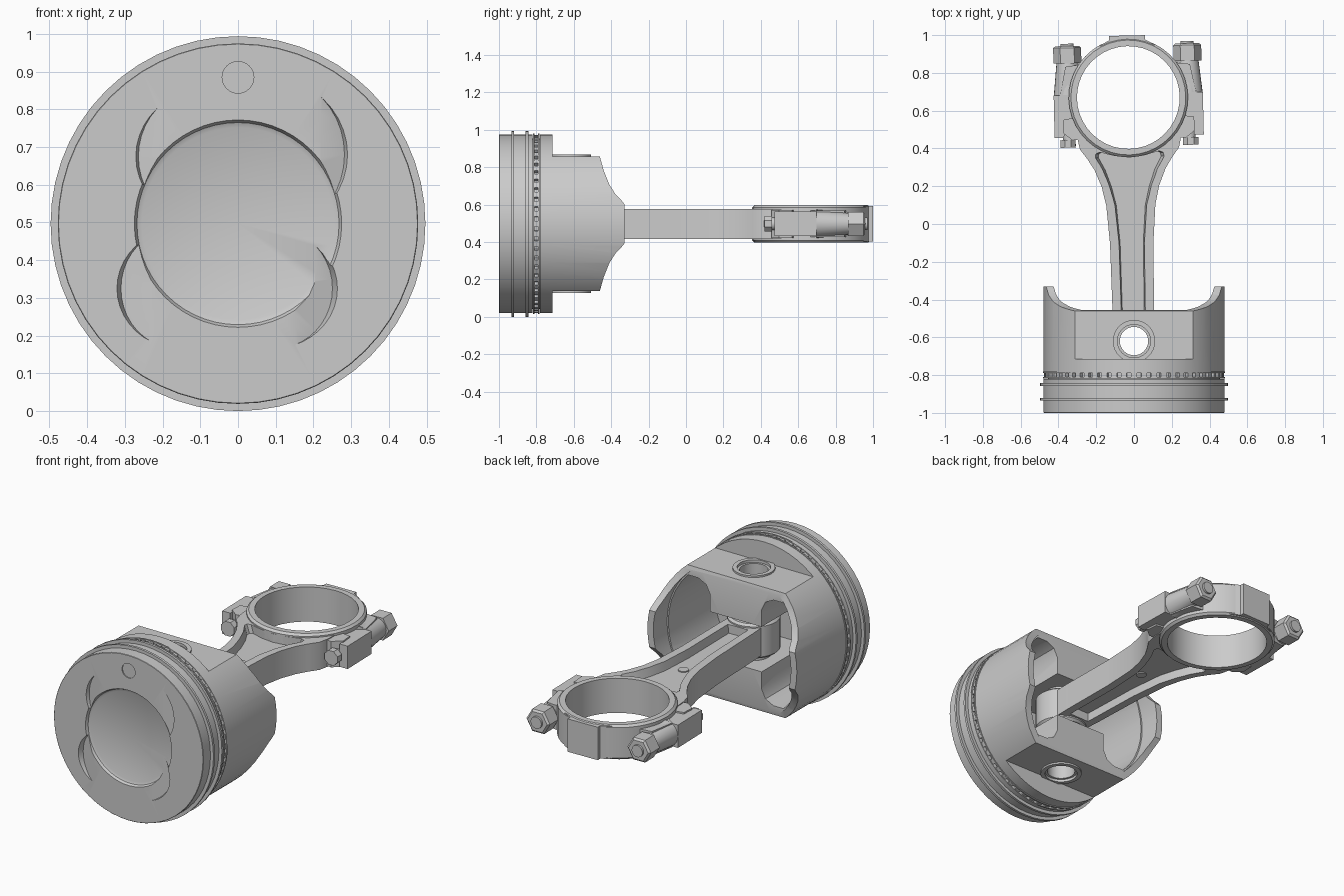
import bpy, bmesh, math
from mathutils import Matrix

if "Cube" in bpy.data.objects:
    bpy.data.objects.remove(bpy.data.objects["Cube"])

Z = 0.497            # height of the piston axis
PIN_Y, BIG_Y = -0.62, 0.67
ROD_TILT = 0.0233


def put(axis, a, b, h):
    return {'x': (h, a, b), 'y': (a, h, b), 'z': (a, b, h)}[axis]


def finish(name, bm):
    bmesh.ops.recalc_face_normals(bm, faces=bm.faces)
    me = bpy.data.meshes.new(name)
    bm.to_mesh(me)
    bm.free()
    ob = bpy.data.objects.new(name, me)
    bpy.context.collection.objects.link(ob)
    return ob


def lathe(name, profile, axis='y', centre=(0, 0, 0), segs=48, closed=False, phase=0):
    """Revolve (radius, height) points about an axis."""
    bm = bmesh.new()
    rings = []
    for r, h in profile:
        n = 1 if r < 1e-6 else segs
        ang = [2 * math.pi * (i + phase) / segs for i in range(n)]
        rings.append([bm.verts.new(put(axis, r * math.cos(t), r * math.sin(t), h)) for t in ang])
    pairs = list(zip(rings, rings[1:])) + ([(rings[-1], rings[0])] if closed else [])
    for a, b in pairs:
        for i in range(segs):
            j = (i + 1) % segs
            quad = [a[i % len(a)], a[j % len(a)], b[j % len(b)], b[i % len(b)]]
            bm.faces.new(list(dict.fromkeys(quad)))
    ob = finish(name, bm)
    ob.data.transform(Matrix.Translation(centre))
    return ob


def disc(name, r, lo, hi, axis='y', centre=(0, 0, 0), segs=32, r2=None, phase=0):
    return lathe(name, [(0, lo), (r, lo), (r2 or r, hi), (0, hi)], axis, centre, segs, phase=phase)


def tube(name, ri, ro, lo, hi, axis='y', centre=(0, 0, 0), segs=48, c=0.0):
    pts = [(ri, lo), (ro - c, lo), (ro, lo + c), (ro, hi - c), (ro - c, hi), (ri, hi)]
    if c == 0:
        pts = [(ri, lo), (ro, lo), (ro, hi), (ri, hi)]
    return lathe(name, pts, axis, centre, segs, closed=True)


def prism(name, pts, lo, hi, axis='z', taper=1.0):
    """Extrude a 2D outline along an axis; taper narrows its low end."""
    bm = bmesh.new()
    a = [bm.verts.new(put(axis, u * taper, v, lo)) for u, v in pts]
    b = [bm.verts.new(put(axis, u, v, hi)) for u, v in pts]
    bm.faces.new(a)
    bm.faces.new(b)
    for i in range(len(pts)):
        j = (i + 1) % len(pts)
        bm.faces.new([a[i], a[j], b[j], b[i]])
    return finish(name, bm)


def box(name, x0, x1, y0, y1, z0, z1):
    return prism(name, [(x0, y0), (x1, y0), (x1, y1), (x0, y1)], z0, z1)


def cut(ob, *cutters):
    bpy.context.view_layer.objects.active = ob
    for c in cutters:
        c.hide_render = True
        m = ob.modifiers.new('cut', 'BOOLEAN')
        m.operation, m.solver, m.object = 'DIFFERENCE', 'EXACT', c
        bpy.ops.object.modifier_apply(modifier=m.name)
        bpy.data.objects.remove(c)


def mirror_pts(half):
    return half + [(-x, y) for x, y in reversed(half) if x > 1e-6]


# Piston body: dished crown, oil groove, skirt
piston = lathe('piston', [(0, -.98), (.255, -.98), (.268, -.986), (.275, -1), (.476, -1), (.478, -.998),
                          (.478, -.82), (.455, -.82), (.455, -.78), (.478, -.78),
                          (.478, -.33), (0, -.33)], segs=56)
skirt_end = [(-.462, .365), (-.44, .285), (-.41, .21), (-.375, .155), (-.345, .125),
             (-.325, .10), (-.28, .10), (-.28, .55), (-.462, .55)]
for s in (1, -1):
    cut(piston,
        box('flat', -.6, .6, -.715, -.25, *sorted((s * .36, s * .6))),
        prism('skirt_end', [(y, s * z) for y, z in skirt_end], -.6, .6, 'x'))
# Hollow underside
arc = [(.432 * math.cos(math.radians(t)), .432 * math.sin(math.radians(t))) for t in range(-45, 46, 9)]
lobe = arc + [(.24, .305), (.19, .28), (.165, .23), (.165, -.23), (.19, -.28), (.24, -.305)]
cut(piston, disc('skirt_bore', .44, -.455, -.25, segs=56))
for s in (1, -1):
    cut(piston, prism('lobe', [(s * x, z) for x, z in lobe], -.88, -.27, 'y'))
cut(piston, box('rod_slot', -.395, .395, -.87, -.26, -.13, .13),
    disc('pin_hole', .09, -.6, .6, 'z', (0, PIN_Y, 0)),
    disc('crown_mark', .042, -1.1, -.994, 'y', (0, 0, .388)))
# Valve reliefs: tilted discs (side, centre x, centre z, radius, chord x)
for s, cx, cz, r, chord in ((-1, -.095, .675, .18, -.212), (-1, -.161, .325, .159, -.23),
                            (1, .085, .68, .21, .22), (1, .102, .325, .158, .15)):
    t = math.radians(20)
    c = disc('relief', r, -.3, 0, 'y', segs=40)
    y0 = -1 + s * (cx - chord) * math.tan(t)
    c.data.transform(Matrix.Translation((cx, y0, cz - Z)) @ Matrix.Rotation(s * t, 4, 'Z'))
    cut(piston, c)

parts = [piston]
# Compression rings and oil ring rails
for i, y in enumerate((-.927, -.85)):
    parts.append(tube(f'compression_ring_{i + 1}', .46, .497, y - .007, y + .007, segs=56))
for i, y in enumerate((-.814, -.786)):
    parts.append(tube(f'oil_rail_{i + 1}', .45, .482, y - .004, y + .004, segs=56))
# Oil ring expander: row of small blocks
bm = bmesh.new()
for i in range(56):
    m = (Matrix.Rotation(2 * math.pi * i / 56, 4, 'Y') @ Matrix.Translation((.464, -.8, 0))
         @ Matrix.Diagonal((.024, .022, .03, 1)))
    bmesh.ops.create_cube(bm, size=1, matrix=m)
parts.append(finish('oil_expander', bm))
# Pin and boss collars
parts.append(tube('wrist_pin', .075, .091, -.355, .355, 'z', (0, PIN_Y, 0), 32))
for n, s in (('top', 1), ('bottom', -1)):
    parts.append(tube(f'boss_collar_{n}', .088, .112, *sorted((s * .35, s * .37)), 'z', (0, PIN_Y, 0), 32))

# Connecting rod beam with recessed web
rod = []
outline = mirror_pts([(.10, -.66), (.11, -.45), (.115, -.1), (.13, .1), (.152, .2), (.188, .29),
                      (.225, .35), (.262, .40), (.275, .46), (.28, .58)])
beam = prism('rod_beam', outline, -.08, .08)
recess = mirror_pts([(.068, -.47), (.072, -.1), (.09, .1), (.118, .2), (.155, .29), (.195, .355),
                     (.192, .375), (.17, .384), (.09, .363), (0, .352)])
cut(beam, prism('web_top', recess, .03, .12, taper=.85),
    prism('web_bottom', [(x * .93, y) for x, y in recess], -.12, -.03),
    disc('big_bore', .285, -.2, .2, 'z', (0, BIG_Y, 0)),
    disc('small_bore', .11, -.2, .2, 'z', (0, PIN_Y, 0)))
rod.append(beam)
rod.append(disc('web_pip', .028, -.036, .036, 'z', (0, .045, 0), 20))
rod.append(tube('small_end', .091, .14, -.10, .10, 'z', (0, PIN_Y, 0), 36, .012))
rod.append(tube('big_end', .272, .316, -.10, .10, 'z', (0, BIG_Y, 0), 40, .012))
rod.append(prism('cap_pad', [(-.15, .945), (.15, .945), (.095, .975), (.095, .998), (-.095, .998), (-.095, .975)],
                 -.095, .095))

# Bolt shoulders, cap lugs, bolts and nuts on both sides
shoulder = [(.395, .465), (.345, .465), (.34, .51), (.315, .54), (.285, .555), (.275, .60), (.29, .69), (.395, .69)]
for n, s in (('left', -1), ('right', 1)):
    c = (s * .318, 0, 0)
    sh = prism(f'rod_shoulder_{n}', [(s * x, y) for x, y in shoulder], -.066, .066)
    foot = prism(f'shoulder_foot_{n}', [(s * x, y) for x, y in ((.26, .455), (.30, .45), (.35, .49), (.345, .56), (.285, .57))],
                 -.075, .075)
    lug = disc(f'cap_lug_{n}', .076, .69, .86, 'y', c, 24, r2=.058)
    web = prism(f'cap_web_{n}', [(s * x, y) for x, y in ((.29, .64), (.36, .69), (.33, .84), (.25, .85))], -.07, .07)
    cut(lug, disc('bore', .29, -.2, .2, 'z', (0, BIG_Y, 0), 40))
    cut(web, disc('bore', .29, -.2, .2, 'z', (0, BIG_Y, 0), 40))
    rod += [sh, foot, lug, web,
            disc(f'bolt_head_{n}', .044, .412, .452, 'y', (s * .325, 0, 0), 8, phase=.5),
            disc(f'bolt_{n}', .034, .42, .962, 'y', c, 20),
            lathe(f'nut_{n}', [(0, .858), (.074, .858), (.074, .94), (.062, .95), (0, .95)], 'y', c, 6)]

# Swing the rod slightly about the pin
swing = (Matrix.Translation((0, PIN_Y, 0)) @ Matrix.Rotation(ROD_TILT, 4, 'Z')
         @ Matrix.Translation((0, -PIN_Y, 0)))
for ob in rod:
    ob.data.transform(swing)

# Lift everything to the piston axis and shade
bpy.ops.object.select_all(action='DESELECT')
for ob in parts + rod:
    ob.data.transform(Matrix.Translation((0, 0, Z)))
    ob.select_set(True)
bpy.context.view_layer.objects.active = piston
bpy.ops.object.shade_smooth_by_angle(angle=math.radians(30))
